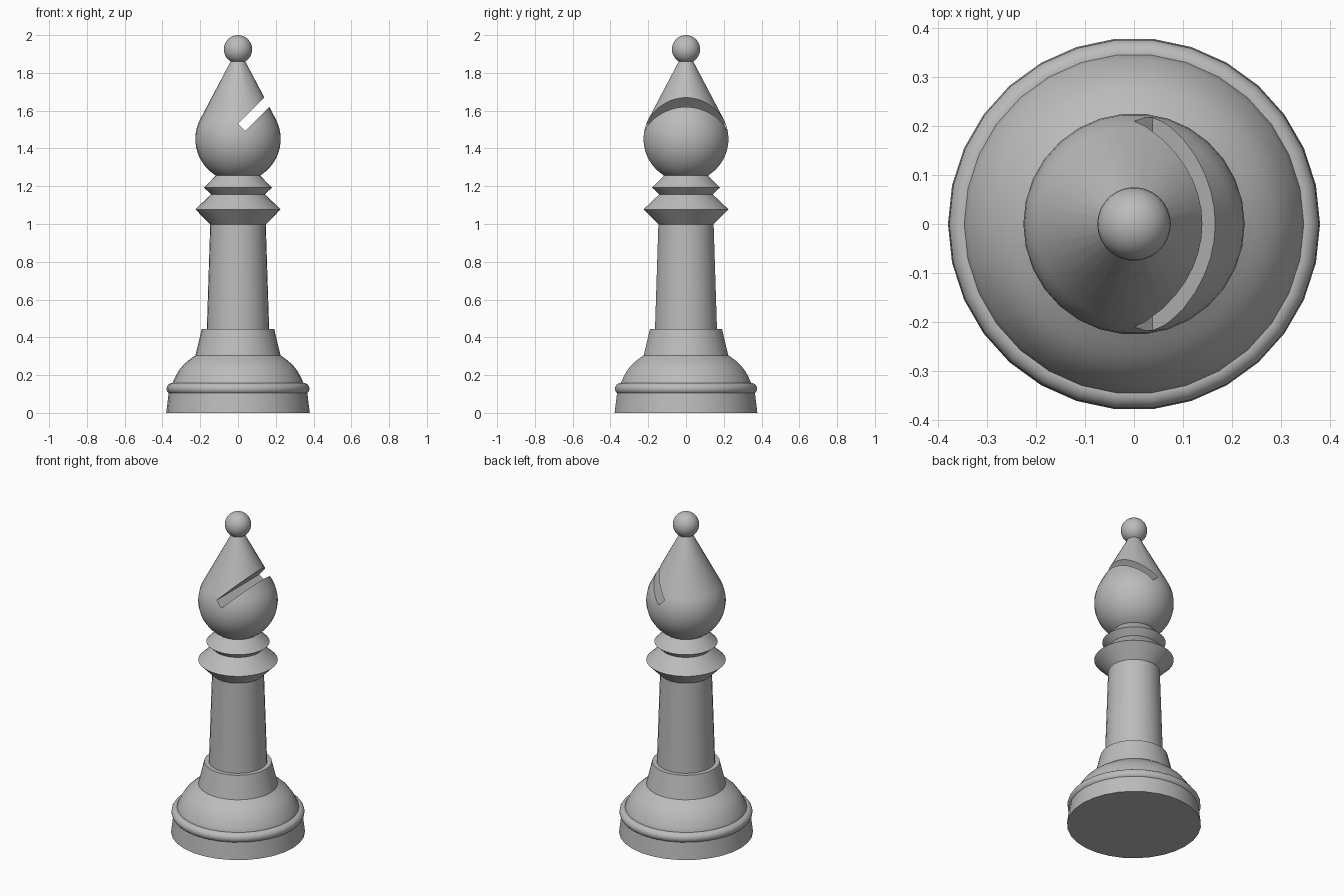
import bpy
import bmesh
from math import sin, cos, pi, radians
from mathutils import Vector

SIDES = 30

cube = bpy.data.objects.get("Cube")
if cube:
    bpy.data.objects.remove(cube, do_unlink=True)

grey = bpy.data.materials.new("stone grey")
grey.use_nodes = True
colour = (0.5, 0.5, 0.5, 1)
grey.diffuse_color = colour
grey.node_tree.nodes["Principled BSDF"].inputs["Base Color"].default_value = colour


def add_object(name, bm):
    bmesh.ops.recalc_face_normals(bm, faces=bm.faces)
    mesh = bpy.data.meshes.new(name)
    bm.to_mesh(mesh)
    bm.free()
    mesh.materials.append(grey)
    obj = bpy.data.objects.new(name, mesh)
    bpy.context.collection.objects.link(obj)
    return obj


def smooth(obj):
    bpy.ops.object.select_all(action='DESELECT')
    obj.select_set(True)
    bpy.context.view_layer.objects.active = obj
    bpy.ops.object.shade_smooth_by_angle(angle=radians(30))


def lathe(name, profile, loop=False):
    """Turn a (radius, height) profile about z; open profiles get capped ends."""
    bm = bmesh.new()
    rings = []
    for r, z in profile:
        if r < 1e-5:
            rings.append([bm.verts.new((0, 0, z))] * SIDES)
        else:
            rings.append([bm.verts.new((r * cos(2 * pi * i / SIDES),
                                        r * sin(2 * pi * i / SIDES), z))
                          for i in range(SIDES)])
    pairs = list(zip(rings, rings[1:]))
    if loop:
        pairs.append((rings[-1], rings[0]))
    for a, b in pairs:
        for i in range(SIDES):
            j = (i + 1) % SIDES
            corners = list(dict.fromkeys((a[i], a[j], b[j], b[i])))
            bm.faces.new(corners)
    if not loop:
        for ring in (rings[0], rings[-1]):
            if ring[0] is not ring[1]:
                bm.faces.new(ring)
    obj = add_object(name, bm)
    smooth(obj)
    return obj


def arc(radius, centre_r, centre_z, start, end, steps):
    """Points on a circular arc, angles in degrees from the horizontal."""
    angles = [radians(start + (end - start) * i / steps) for i in range(steps + 1)]
    return [(max(0, centre_r + radius * cos(a)), centre_z + radius * sin(a)) for a in angles]


# Foot: drum, half-round moulding and bulging shoulder
lathe("base_drum", [(0.38, 0), (0.366, 0.115)])
lathe("base_ring", arc(0.03, 0.348, 0.128, 0, 345, 23), loop=True)

low, high = Vector((0.348, 0.155)), Vector((0.225, 0.305))
outward = Vector((0.77, 0.63))
shoulder = [low.lerp(high, i / 8) + outward * 0.018 * sin(pi * i / 8) for i in range(9)]
lathe("base_shoulder", [(0.348, 0.11)] + [tuple(p) for p in shoulder])
lathe("plinth", [(0.225, 0.305), (0.192, 0.443)])

# Stem and the two sharp-edged collars
lathe("shaft", [(0.165, 0.443), (0.147, 1.0)])
lathe("collars", [(0.147, 0.998), (0.226, 1.078), (0.142, 1.157),
                  (0.18, 1.192), (0.117, 1.257)])

# Head: sphere running tangentially into a cone
head = lathe("head", arc(0.226, 0, 1.45, -90, 27.7, 18) + [(0.037, 1.864)])

# Diagonal slot cut through one side of the head
bm = bmesh.new()
ends = [Vector((0, 0, 1.53)), Vector((0.038, 0, 1.492))]
reach = Vector((0.22, 0, 0.22))
outline = [ends[0], ends[1], ends[1] + reach, ends[0] + reach]
face = bm.faces.new([bm.verts.new(p + Vector((0, -0.4, 0))) for p in outline])
side = bmesh.ops.extrude_face_region(bm, geom=[face])
bmesh.ops.translate(bm, vec=(0, 0.8, 0),
                    verts=[v for v in side["geom"] if isinstance(v, bmesh.types.BMVert)])
cutter = add_object("slot_cutter", bm)
cut = head.modifiers.new("slot", 'BOOLEAN')
cut.operation = 'DIFFERENCE'
cut.solver = 'EXACT'
cut.object = cutter
bpy.context.view_layer.objects.active = head
bpy.ops.object.modifier_apply(modifier=cut.name)
bpy.data.objects.remove(cutter, do_unlink=True)
smooth(head)

# Ball on the tip
lathe("finial_ball", arc(0.075, 0, 1.925, -90, 90, 16))
